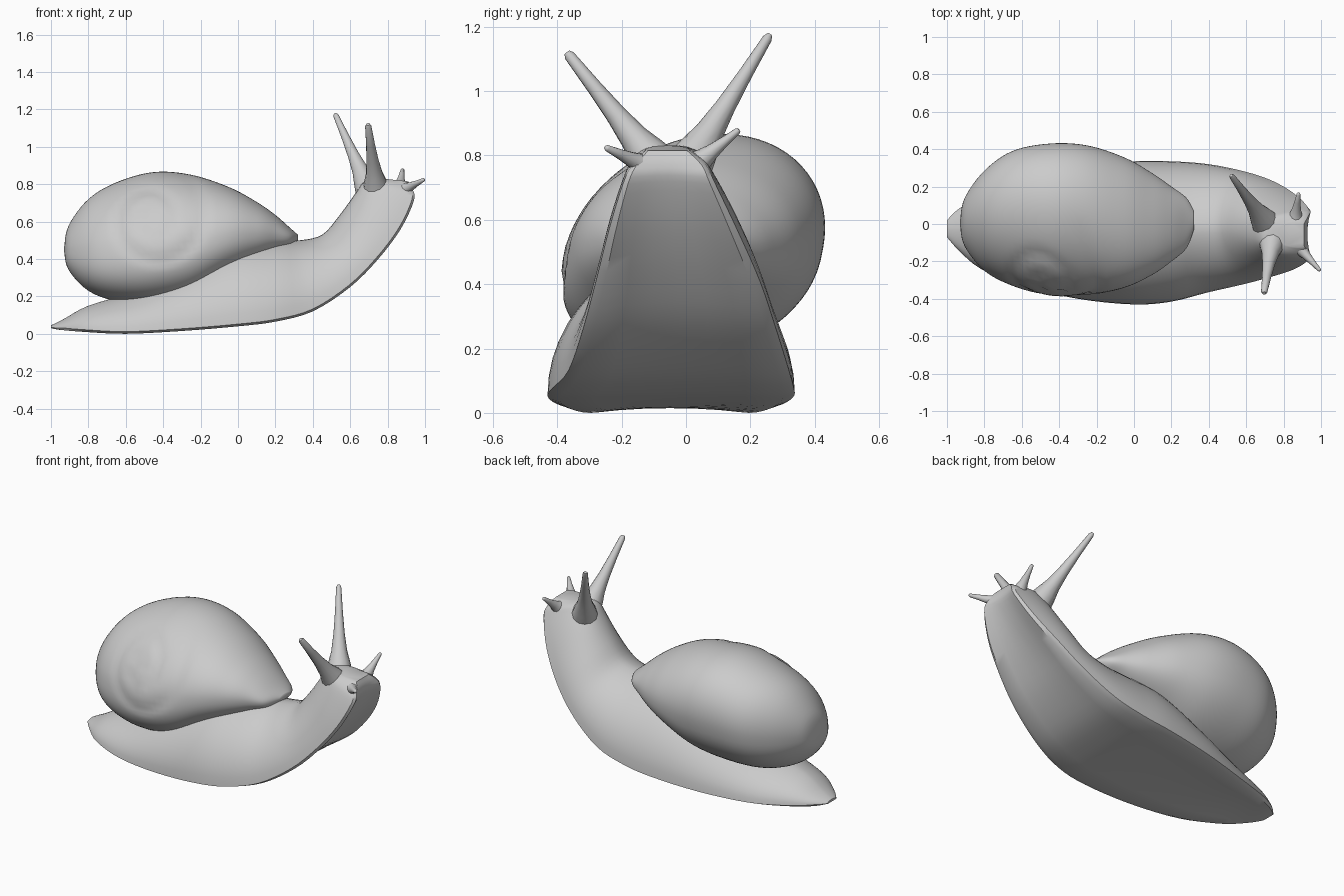
import bpy, math
from mathutils import Vector

cube = bpy.data.objects.get("Cube")
if cube:
    bpy.data.objects.remove(cube)

grey = bpy.data.materials.new("soft_grey")
grey.use_nodes = True
grey.diffuse_color = (0.6, 0.6, 0.6, 1)
grey.node_tree.nodes["Principled BSDF"].inputs["Base Color"].default_value = (0.6, 0.6, 0.6, 1)


def smooth_rows(rows, steps):
    """Catmull-Rom interpolation through rows of numbers."""
    pts = [rows[0]] + rows + [rows[-1]]
    out = []
    for i in range(1, len(rows)):
        for s in range(steps):
            t = s / steps
            out.append([0.5 * (2 * b + (c - a) * t + (2 * a - 5 * b + 4 * c - d) * t * t
                               + (3 * b - a - 3 * c + d) * t ** 3)
                        for a, b, c, d in zip(*pts[i - 1:i + 3])])
    return out + [list(rows[-1])]


def power(value, exponent):
    return math.copysign(abs(value) ** exponent, value)


def loft(name, rings, angle=40):
    """Skin closed rings of equal length and cap both ends."""
    n = len(rings[0])
    verts = [p for ring in rings for p in ring]
    faces = [(r * n + i, r * n + (i + 1) % n, (r + 1) * n + (i + 1) % n, (r + 1) * n + i)
             for r in range(len(rings) - 1) for i in range(n)]
    faces += [tuple(reversed(range(n))), tuple(range(len(verts) - n, len(verts)))]
    mesh = bpy.data.meshes.new(name)
    mesh.from_pydata(verts, [], faces)
    mesh.materials.append(grey)
    obj = bpy.data.objects.new(name, mesh)
    bpy.context.collection.objects.link(obj)
    bpy.ops.object.select_all(action='DESELECT')
    obj.select_set(True)
    bpy.context.view_layer.objects.active = obj
    bpy.ops.object.mode_set(mode='EDIT')
    bpy.ops.mesh.select_all(action='SELECT')
    bpy.ops.mesh.normals_make_consistent(inside=False)
    bpy.ops.object.mode_set(mode='OBJECT')
    bpy.ops.object.shade_smooth_by_angle(angle=math.radians(angle))


# Body: sole x, z / back x, z / right and left edge / side taper / sole hollow
body = [
    (-1.0, .03, -1.0, .045, -.07, .02, 1.2, 0),
    (-.94, .02, -.93, .08, -.14, .08, 1.2, 0),
    (-.82, .01, -.8, .15, -.24, .15, 1.2, .01),
    (-.6, 0, -.55, .23, -.33, .23, 1.2, .015),
    (-.3, .015, -.3, .36, -.4, .3, 1.2, .01),
    (0, .04, -.05, .48, -.43, .335, 1.2, .005),
    (.2, .065, .2, .5, -.415, .335, 1.2, .005),
    (.4, .12, .33, .5, -.365, .32, 1.2, .01),
    (.6, .25, .45, .53, -.32, .28, 1.15, .02),
    (.75, .4, .54, .63, -.28, .23, 1.05, .03),
    (.87, .56, .62, .74, -.24, .16, .9, .035),
    (.94, .71, .67, .81, -.195, .09, .75, .025),
    (.935, .77, .71, .83, -.165, .06, .7, .01),
    (.91, .815, .77, .83, -.125, .01, .7, 0),
]
rings = []
for sx, sz, tx, tz, y0, y1, taper, hollow in smooth_rows(body, 4):
    length = math.hypot(tx - sx, tz - sz)
    rim = min(.012, .2 * length)
    # Rounded back, then a sole with a raised rim and a hollow middle
    section = [(power(math.cos(a), taper), rim + (length - rim) * math.sin(a))
               for a in (math.pi * i / 24 for i in range(25))]
    section += [(u, hollow * (1 - (u / .9) ** 2)) for u in (-.9, -.6, -.3, 0, .3, .6, .9)]
    rings.append([(sx + (tx - sx) * h / length, (y0 + y1) / 2 + u * (y1 - y0) / 2,
                   sz + (tz - sz) * h / length) for u, h in section])
loft("body", rings)

# Shell: x / right and left limit / lowest and highest point / roll
shell = [
    (-.93, -.01, .02, .44, .46, .2),
    (-.905, -.12, .14, .34, .58, .22),
    (-.8, -.25, .285, .23, .72, .22),
    (-.65, -.33, .39, .175, .81, .22),
    (-.45, -.385, .43, .165, .865, .22),
    (-.25, -.38, .42, .2, .85, .18),
    (-.05, -.34, .355, .3, .785, .05),
    (.1, -.27, .27, .37, .705, -.05),
    (.2, -.2, .2, .42, .635, -.1),
    (.28, -.13, .14, .46, .565, -.1),
    (.32, -.03, .07, .5, .53, -.1),
]
rings = []
for x, y0, y1, z0, z1, roll in smooth_rows(shell, 6):
    ring = []
    middle = z0 + .47 * (z1 - z0)
    for i in range(72):
        a = math.tau * i / 72
        lift = math.sin(a + roll)
        y = (y0 + y1) / 2 + (y1 - y0) / 2 * math.cos(a)
        z = middle + ((z1 - middle) * lift if lift > 0 else (middle - z0) * power(lift, .85))
        # Shallow spiral seam around the spire on the right side
        dx, dz = x + .46, z - .62
        r = math.hypot(dx, dz)
        if y < 0.05 and .02 < r < .32:
            turn = (math.log(r / .28) / math.log(2.4) - math.atan2(dz, dx) / math.tau) % 1
            seam = math.exp(-(min(turn, 1 - turn) / .15) ** 2)
            fade = min(1, (.32 - r) / .06) * min(1, (.05 - y) / .1)
            y += .01 * seam * fade
            z -= .006 * seam * fade
        ring.append((x, y, z))
    rings.append(ring)
loft("shell", rings, 60)


# Tentacles: flared at the root, thin and blunt at the tip
def tentacle(name, root, tip, r0, r1):
    root, tip = Vector(root), Vector(tip)
    turn = (tip - root).to_track_quat('Z', 'Y')
    rings = []
    for t, k in ((0, 1), (.12, .78), (.25, .5), (.45, .28), (.7, .12), (.97, 0)):
        r = r1 + (r0 - r1) * k
        rings.append([root.lerp(tip, t) + turn @ Vector((r * math.cos(a), r * math.sin(a), 0))
                      for a in (math.tau * i / 12 for i in range(12))])
    rings.append([tip + (p - root.lerp(tip, .97)) * .6 for p in rings[-1]])
    loft(name, rings, 60)


tentacle("left_eye_stalk", (.7, .01, .77), (.52, .26, 1.175), .075, .015)
tentacle("right_eye_stalk", (.74, -.09, .765), (.695, -.37, 1.12), .075, .017)
tentacle("left_feeler", (.86, .01, .755), (.88, .165, .88), .06, .01)
tentacle("right_feeler", (.86, -.1, .755), (.995, -.25, .825), .06, .01)
